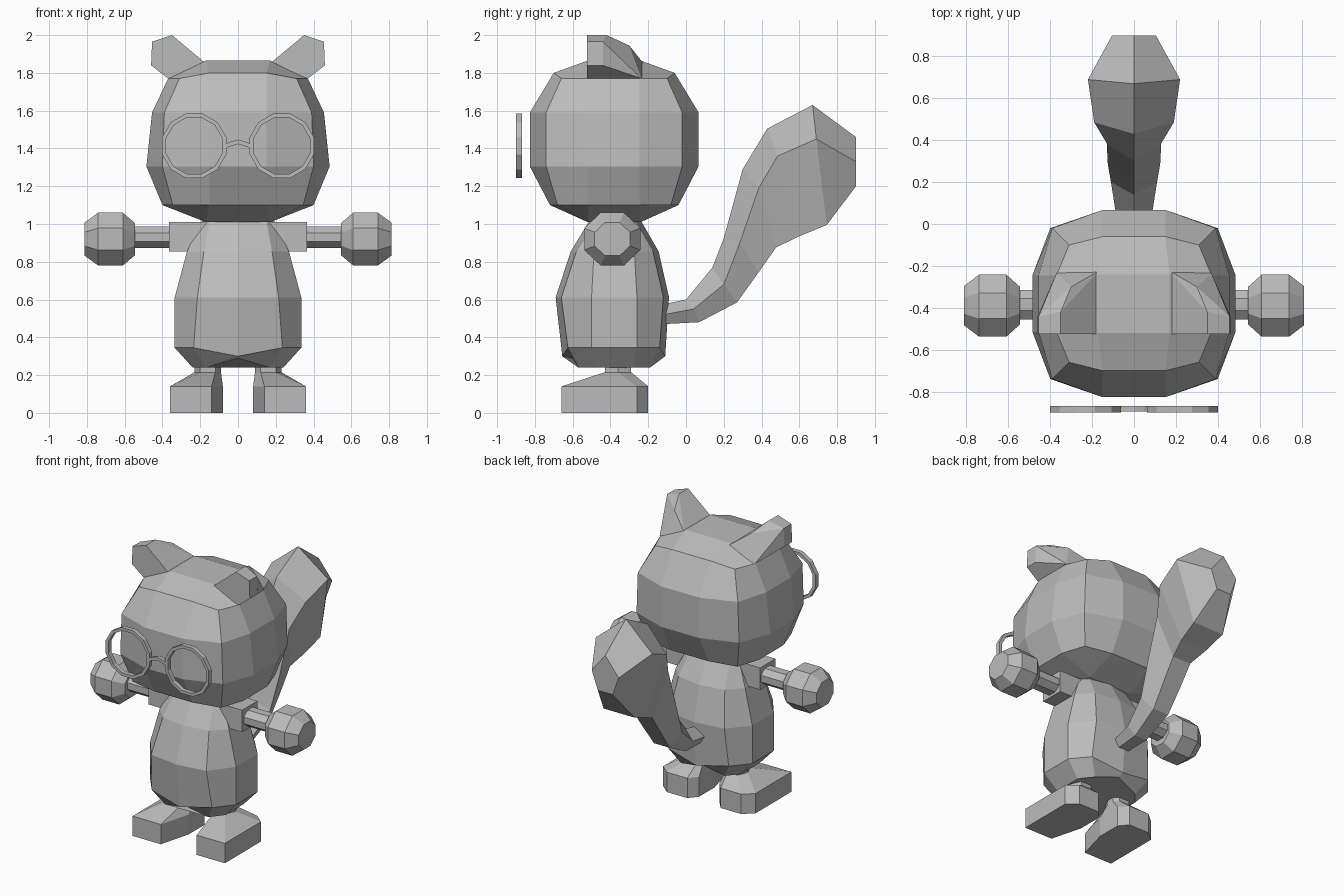
import bpy, bmesh, math
from mathutils import Vector

if "Cube" in bpy.data.objects:
    bpy.data.objects.remove(bpy.data.objects["Cube"])

grey = bpy.data.materials.new("plain_grey")
grey.diffuse_color = (0.5, 0.5, 0.5, 1)
grey.use_nodes = True
grey.node_tree.nodes["Principled BSDF"].inputs["Base Color"].default_value = grey.diffuse_color
CY = -0.38  # depth of the head and body axis


def finish(name, bm):
    bmesh.ops.recalc_face_normals(bm, faces=bm.faces)
    me = bpy.data.meshes.new(name)
    bm.to_mesh(me)
    bm.free()
    me.materials.append(grey)
    ob = bpy.data.objects.new(name, me)
    bpy.context.collection.objects.link(ob)
    return ob


def loft(name, rings, caps=True, closed=False):
    """Skin a list of equal-length vertex rings."""
    bm = bmesh.new()
    vs = [[bm.verts.new(p) for p in r] for r in rings]
    n = len(vs[0])
    pairs = list(zip(vs, vs[1:])) + ([(vs[-1], vs[0])] if closed else [])
    for a, b in pairs:
        for i in range(n):
            j = (i + 1) % n
            bm.faces.new((a[i], a[j], b[j], b[i]))
    if caps and not closed:
        bm.faces.new(vs[0])
        bm.faces.new(vs[-1])
    return finish(name, bm)


def hull(name, points):
    bm = bmesh.new()
    for p in points:
        bm.verts.new(p)
    bmesh.ops.convex_hull(bm, input=bm.verts[:])
    bmesh.ops.dissolve_limit(bm, angle_limit=0.03, verts=bm.verts[:], edges=bm.edges[:])
    return finish(name, bm)


# Head: cube with a 3x3 grid per side, each level shaped to a rounded ring
LEVELS = [(1.10, .40, .34, .345, .30), (1.305, .485, .447, .40, .36),
          (1.59, .455, .447, .39, .36), (1.77, .37, .32, .31, .28)]
bm = bmesh.new()
bmesh.ops.create_cube(bm, size=3)
bmesh.ops.subdivide_edges(bm, edges=bm.edges[:], cuts=2, use_grid_fill=True)
for v in bm.verts:
    i, j, k = (round(c + 1.5) for c in v.co)
    z, side, front, cx, cy = LEVELS[k]
    sx, sy = (1 if i > 1 else -1), (1 if j > 1 else -1)
    i_edge, j_edge = i in (0, 3), j in (0, 3)
    if i_edge and j_edge:
        x, y = cx, cy
    elif i_edge:
        x, y = side, .135
    elif j_edge:
        x, y = .15, front
        z += .03 if k == 3 else 0
    else:
        x, y = (.17, .14)
        z = 1.865 if k == 3 else 1.01
    v.co = (sx * x, CY + sy * y, z)
finish("head", bm)


# Body: ten-sided rings with a raised crotch
def body_ring(z, side, corner, yf, yb, zmid=None):
    zm = z if zmid is None else zmid
    sy = min(.12, (yb - yf) * .23)
    half = [(corner, yf + .03, z), (side, CY - sy, z), (side, CY + sy, z), (corner, yb - .03, z)]
    return ([(0, yf, zm)] + half + [(0, yb, zm)]
            + [(-x, y, c) for x, y, c in reversed(half)])


loft("body", [body_ring(.24, .24, .17, -.60, -.16, .29),
              body_ring(.345, .335, .235, -.655, -.11, .30),
              body_ring(.612, .335, .215, -.69, -.09),
              body_ring(.855, .27, .18, -.61, -.145),
              body_ring(1.02, .19, .15, -.51, -.24)])


def oval(x, r_y, r_z, y, z, n=8):
    return [(x, y + r_y * math.cos(a), z + r_z * math.sin(a))
            for a in (math.tau * (i + .5) / n for i in range(n))]


K = 1 / math.cos(math.pi / 8)  # flat-to-corner factor of an octagon
for s, side in ((1, "right"), (-1, "left")):
    # Shoulder block, arm and hand
    hull(side + "_shoulder", [(s * x, CY - .01 + y, z) for x in (.15, .365)
                              for y in (-.085, .085) for z in (.855, 1.01)])
    loft(side + "_arm", [oval(s * x, .07 * K, .057 * K, -.385, .93) for x in (.34, .57)])
    loft(side + "_hand", [oval(s * x, r * 1.06 * K, r * K, -.39, .92)
                          for x, r in ((.545, .085), (.61, .14), (.74, .14), (.812, .088))])

    # Ear: flat front, sloping back
    ear = [(.17, 1.85), (.35, 2.0), (.455, 1.965), (.46, 1.84), (.37, 1.77)]
    pts = [(s * x, -.525, z) for x, z in ear]
    pts += [(s * x, y, z) for x, y, z in (
        (.17, -.225, 1.85), (.30, -.30, 1.945), (.35, -.42, 2.0),
        (.455, -.44, 1.965), (.46, -.44, 1.84), (.37, -.235, 1.77))]
    hull(side + "_ear", pts)

    # Foot with sloped instep, and the short leg above it
    sole = [(.08, -.435), (.14, -.66), (.36, -.66), (.36, -.26),
            (.29, -.20), (.13, -.20), (.08, -.26)]
    ankle = [(.09, -.37), (.12, -.43), (.20, -.43), (.23, -.36),
             (.20, -.29), (.12, -.29), (.09, -.32)]
    loft(side + "_foot", [[(s * x, y, z) for x, y in ring] for ring, z in
                          ((sole, 0), (sole, .14), (ankle, .215), (ankle, .27))])

    # Spectacle rim
    rim = []
    for a in (math.tau * (i + .5) / 12 for i in range(12)):
        rim.append([(s * .232 + r * math.cos(a), y, 1.414 + r * math.sin(a))
                    for r, y in ((.176, -.9), (.176, -.868), (.154, -.868), (.154, -.9))])
    loft(side + "_spectacle_rim", rim, closed=True)

# Spectacle bridge
loft("spectacle_bridge", [[(x, -.895, z - .012), (x, -.87, z - .012),
                           (x, -.87, z + .012), (x, -.895, z + .012)]
                          for x, z in ((-.07, 1.408), (-.05, 1.42), (0, 1.435), (.05, 1.42), (.07, 1.408))])

# Tail: five-sided sections given as ridge, flank, underside and half width
TAIL = [((-.12, .575), (-.12, .52), (-.12, .47), .07),
        ((.0, .60), (.04, .55), (.07, .48), .085),
        ((.14, .77), (.20, .68), (.27, .585), .11),
        ((.20, .925), (.285, .90), (.385, .745), .125),
        ((.30, 1.29), (.385, 1.19), (.478, .877), .13),
        ((.43, 1.505), (.485, 1.36), (.60, .935), .19),
        ((.67, 1.63), (.69, 1.45), (.745, .995), .22),
        ((.90, 1.46), (.90, 1.33), (.90, 1.20), .105)]
loft("tail", [[(0, *t), (w, *m), (w * .55, *b), (-w * .55, *b), (-w, *m)]
              for t, m, b, w in TAIL])
